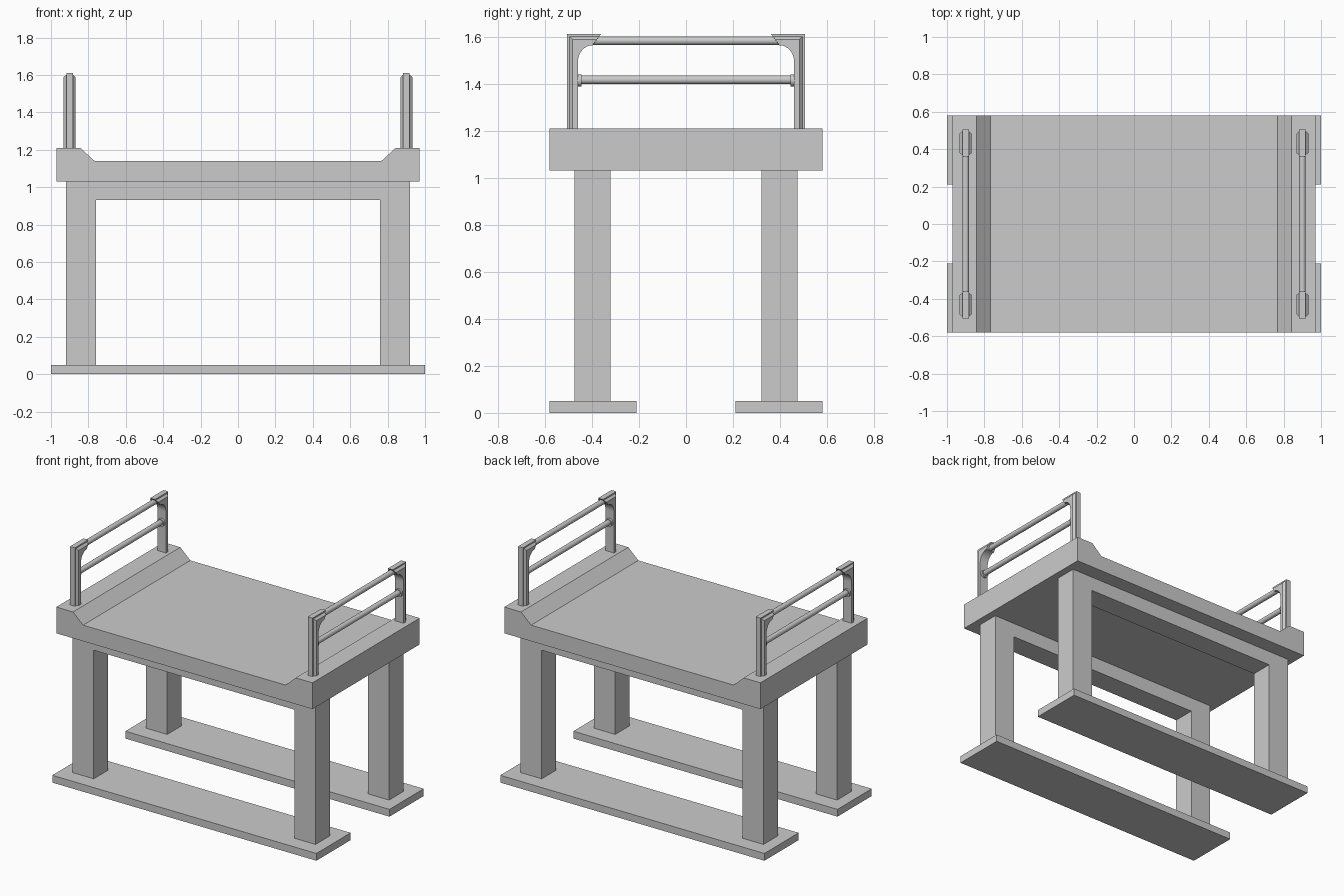
import bpy, bmesh, math
from mathutils import Matrix, Vector

if "Cube" in bpy.data.objects:
    bpy.data.objects.remove(bpy.data.objects["Cube"])


def finish(bm, name, smooth=False):
    bmesh.ops.remove_doubles(bm, verts=bm.verts, dist=1e-5)
    bmesh.ops.recalc_face_normals(bm, faces=bm.faces)
    me = bpy.data.meshes.new(name)
    bm.to_mesh(me)
    bm.free()
    ob = bpy.data.objects.new(name, me)
    bpy.context.collection.objects.link(ob)
    if smooth:
        bpy.ops.object.select_all(action='DESELECT')
        ob.select_set(True)
        bpy.context.view_layer.objects.active = ob
        bpy.ops.object.shade_smooth_by_angle(angle=math.radians(35))
    return ob


def loft(name, rings, smooth=False):
    """Skin a list of equal-length point rings and cap both ends."""
    bm = bmesh.new()
    loops = [[bm.verts.new(p) for p in ring] for ring in rings]
    n = len(loops[0])
    for a, b in zip(loops, loops[1:]):
        for i in range(n):
            j = (i + 1) % n
            bm.faces.new((a[i], a[j], b[j], b[i]))
    bm.faces.new(loops[0])
    bm.faces.new(loops[-1])
    return finish(bm, name, smooth)


def extrude_y(name, profile, y0, y1):
    return loft(name, [[(x, y, z) for x, z in profile] for y in (y0, y1)])


def rod_y(name, x, z, y0, y1, r):
    bm = bmesh.new()
    m = Matrix.Translation(Vector((x, (y0 + y1) / 2, z))) @ Matrix.Rotation(math.pi / 2, 4, 'X')
    bmesh.ops.create_cone(bm, cap_ends=True, segments=24, radius1=r, radius2=r,
                          depth=abs(y1 - y0), matrix=m)
    return finish(bm, name, True)


# deck with raised ends
deck = [(0.97, 1.03), (0.97, 1.21), (0.843, 1.21), (0.767, 1.14)]
extrude_y("deck", deck + [(-x, z) for x, z in reversed(deck)], -0.58, 0.58)

# leg frames and floor plates
frame = [(0.76, 0.93), (0.76, 0.05), (0.92, 0.05), (0.92, 1.03)]
plate = [(-1, 0), (1, 0), (1, 0.05), (-1, 0.05)]
for s, side in ((-1, "front"), (1, "back")):
    extrude_y(side + "_leg_frame", frame + [(-x, z) for x, z in reversed(frame)],
              s * 0.32, s * 0.475)
    extrude_y(side + "_foot_plate", plate, s * 0.21, s * 0.58)


# hooked post outline, inset on its outer and top edges
def hook(x, sy, i):
    pts = [(0.505 - i, 1.21), (0.505 - i, 1.61 - i), (0.362 + 0.78 * i, 1.61 - i)]
    for k in range(9):
        a = math.pi / 2 * k / 8
        pts.append((0.397 + 0.063 * math.sin(a), 1.49 + 0.073 * math.cos(a)))
    pts.append((0.46, 1.21))
    return [(x, sy * y, z) for y, z in pts]


# end rails: stepped posts, two bars, collars
steps = [(-0.032, 0.022), (-0.018, 0.009), (-0.018, 0), (0.018, 0), (0.018, 0.009), (0.032, 0.022)]
for sx, end in ((-1, "left"), (1, "right")):
    cx = sx * 0.9
    for sy, side in ((-1, "front"), (1, "back")):
        loft(f"{end}_{side}_post", [hook(cx + dx, sy, i) for dx, i in steps], True)
        rod_y(f"{end}_{side}_collar", cx, 1.413, sy * 0.445, sy * 0.465, 0.026)
    rod_y(end + "_top_bar", cx, 1.582, -0.42, 0.42, 0.018)
    rod_y(end + "_lower_bar", cx, 1.416, -0.47, 0.47, 0.018)
